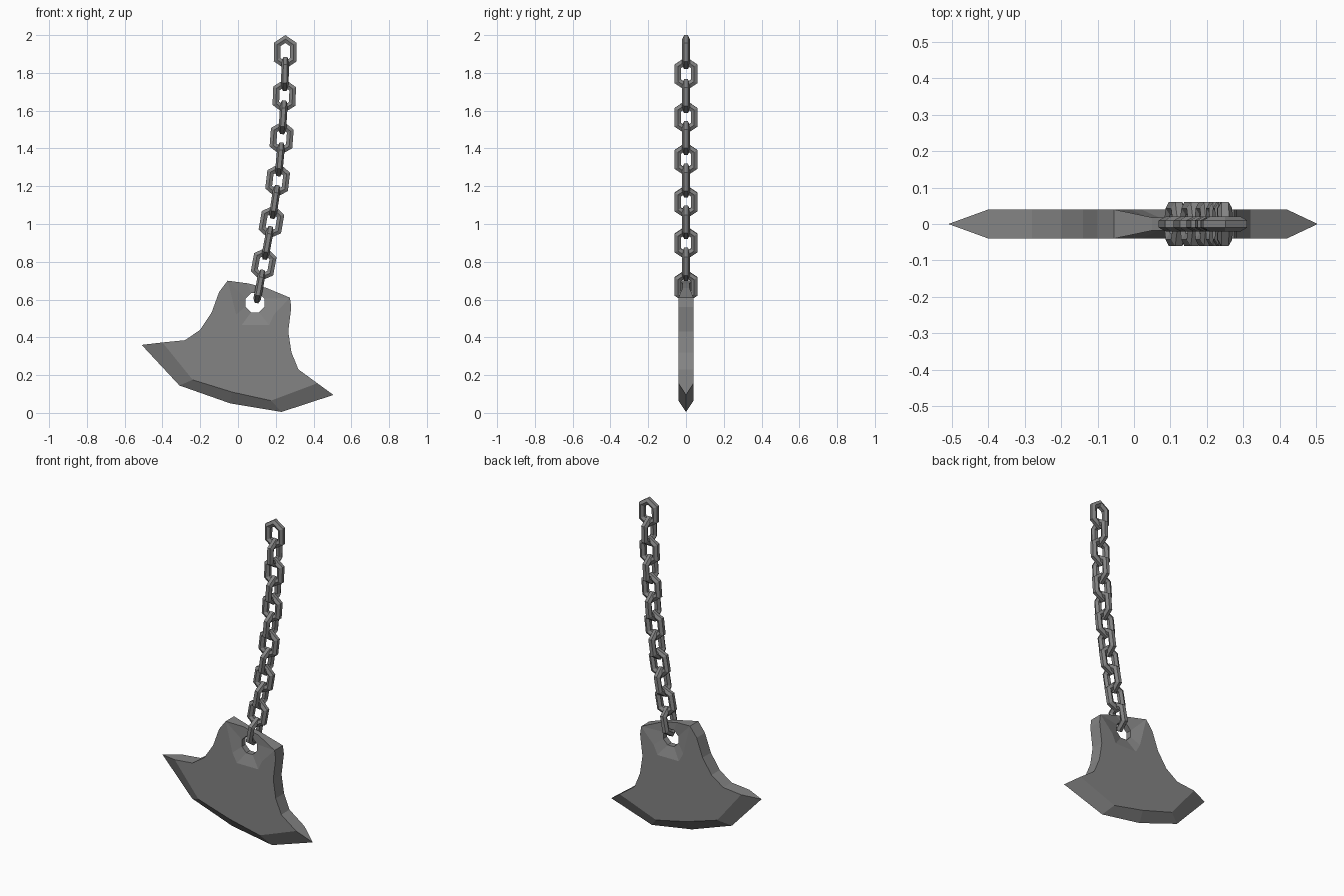
import bpy, bmesh, math
from mathutils import Matrix, Vector

if "Cube" in bpy.data.objects:
    bpy.data.objects.remove(bpy.data.objects["Cube"])

steel = bpy.data.materials.new("dark_steel")
steel.diffuse_color = (0.23, 0.23, 0.23, 1)
steel.use_nodes = True
steel.node_tree.nodes["Principled BSDF"].inputs["Base Color"].default_value = steel.diffuse_color


def finish(bm, name):
    bmesh.ops.recalc_face_normals(bm, faces=bm.faces)
    mesh = bpy.data.meshes.new(name)
    bm.to_mesh(mesh)
    bm.free()
    mesh.materials.append(steel)
    return mesh


def add_object(name, mesh):
    obj = bpy.data.objects.new(name, mesh)
    bpy.context.collection.objects.link(obj)
    return obj


# Blade outline in x, z
left_side = [(-.40, .373), (-.28, .385), (-.20, .44), (-.14, .53), (-.10, .64), (-.055, .70)]
right_side = [(.275, .61), (.282, .56), (.266, .43), (.283, .32), (.32, .23), (.42, .157)]
bevel_line = [(.175, .065), (-.03, .11), (-.24, .175)]
cutting_edge = [(.505, .095), (.23, .005), (-.04, .05), (-.31, .145), (-.51, .36)]
recess_line = [(-.01, .52), (.02, .465), (.165, .465), (.19, .52)]
top_dip = [(.15, .662), (.05, .686)]
HALF, THIN = .04, .018

bm = bmesh.new()


def verts(points, y):
    return [bm.verts.new((x, y, z)) for x, z in points]


edge = verts(cutting_edge, 0)
sides = []
for s in (-1, 1):
    left, right = verts(left_side, s * HALF), verts(right_side, s * HALF)
    bevel = verts(bevel_line, s * HALF)
    recess, dip = verts(recess_line, s * HALF), verts(top_dip, s * THIN)
    hole = verts([(.09 + .055 * math.cos(math.radians(157.5 + 45 * i)),
                   .583 + .055 * math.sin(math.radians(157.5 + 45 * i))) for i in range(8)], s * THIN)
    # Flat cheek
    bm.faces.new(left + recess + right + bevel)
    # Hollow around the chain hole
    ring = [left[-1]] + recess + [right[0]] + dip
    for i in range(8):
        j = (i + 1) % 8
        bm.faces.new((ring[i], ring[j], hole[j], hole[i]))
    # Ground cutting bevel
    inner = [right[-1]] + bevel + [left[0]]
    for i in range(4):
        bm.faces.new((inner[i], inner[i + 1], edge[i + 1], edge[i]))
    sides.append((left + dip[::-1] + right, hole))

# Outer rim and hole wall
(rim_a, hole_a), (rim_b, hole_b) = sides
for i in range(len(rim_a) - 1):
    bm.faces.new((rim_a[i], rim_a[i + 1], rim_b[i + 1], rim_b[i]))
for i in range(8):
    j = (i + 1) % 8
    bm.faces.new((hole_a[i], hole_a[j], hole_b[j], hole_b[i]))
# Pointed ends
bm.faces.new((rim_a[0], rim_b[0], edge[-1]))
bm.faces.new((rim_a[-1], rim_b[-1], edge[0]))
add_object("blade", finish(bm, "blade"))

# Hexagonal chain link: a six-sided bar mitred around six corners
bm = bmesh.new()
corners = [Vector(p) for p in ((0, .069), (.043, .040), (.043, -.040),
                               (0, -.069), (-.043, -.040), (-.043, .040))]
rings = []
for i, p in enumerate(corners):
    d1 = (p - corners[i - 1]).normalized()
    d2 = (corners[(i + 1) % 6] - p).normalized()
    n1, n2 = Vector((-d1.y, d1.x)), Vector((-d2.y, d2.x))
    miter = (n1 + n2) / (1 + n1.dot(n2))
    ring = []
    for k in range(6):
        a = math.radians(60 * k)
        q = p + miter * (.02 * math.sin(a))
        ring.append(bm.verts.new((q.x, .02 * math.cos(a), q.y)))
    rings.append(ring)
for i in range(6):
    a, b = rings[i], rings[(i + 1) % 6]
    for k in range(6):
        m = (k + 1) % 6
        bm.faces.new((a[k], a[m], b[m], b[k]))
link_mesh = finish(bm, "chain_link")

# Chain hanging along a gentle curve, every second link turned a quarter
path = [(.25, 1.91), (.249, 1.795), (.245, 1.677), (.239, 1.565), (.231, 1.455), (.222, 1.342),
        (.210, 1.23), (.195, 1.117), (.177, 1.01), (.157, .90), (.136, .787), (.114, .67)]
for i, (x, z) in enumerate(path):
    above, below = path[max(i - 1, 0)], path[min(i + 1, len(path) - 1)]
    lean = math.atan2(above[0] - below[0], above[1] - below[1])
    link = add_object(f"chain_link_{i + 1}", link_mesh)
    link.matrix_world = (Matrix.Translation((x, 0, z)) @ Matrix.Rotation(lean, 4, 'Y')
                         @ Matrix.Rotation(math.pi / 2 * (i % 2), 4, 'Z'))
